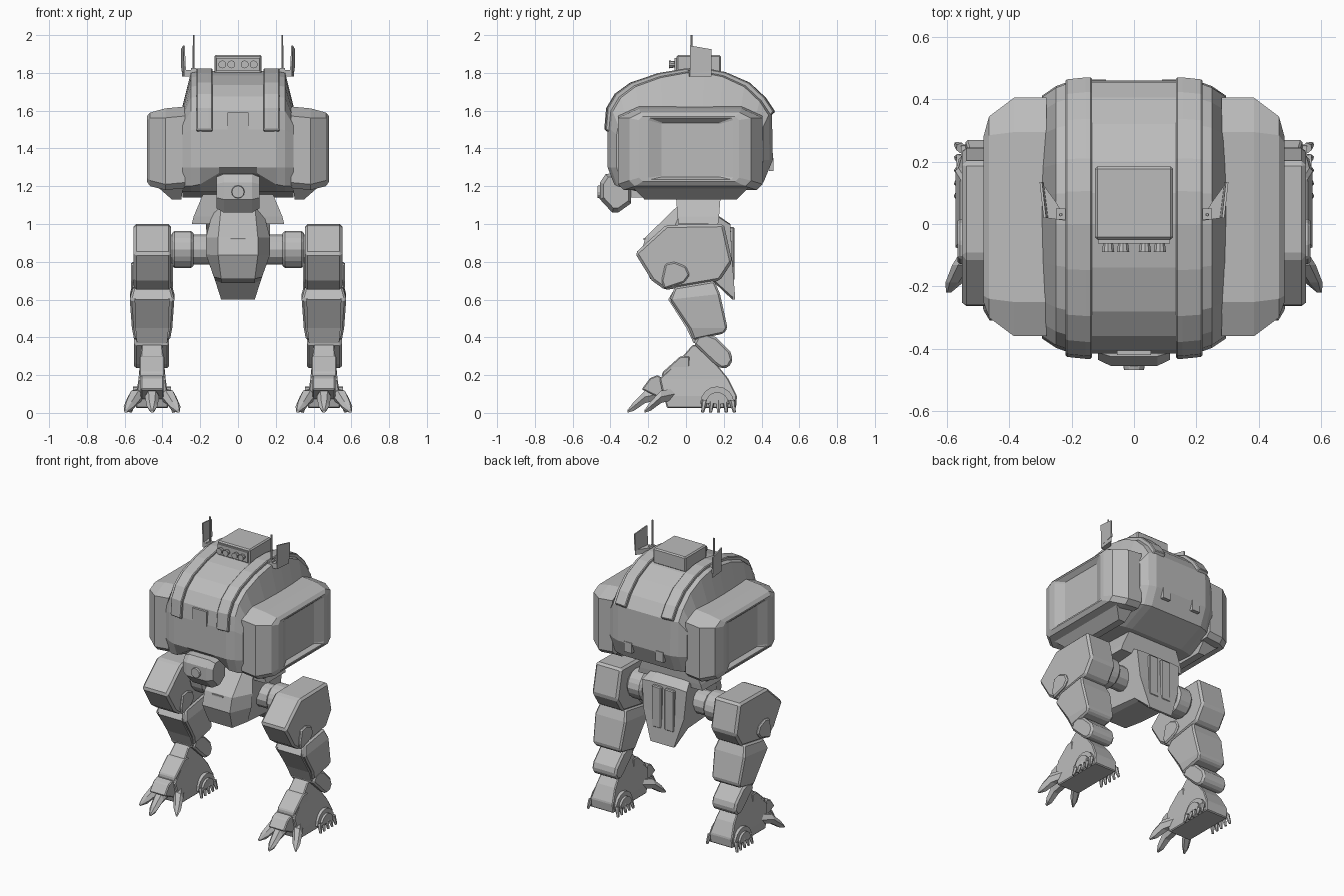
import bpy, bmesh, math
from mathutils import Matrix, Vector

grey = bpy.data.materials.new("armour grey")
grey.diffuse_color = (0.5, 0.5, 0.5, 1)


def finish(name, bm, mirror=False, bevel=0):
    bmesh.ops.recalc_face_normals(bm, faces=bm.faces[:])
    me = bpy.data.meshes.new(name)
    bm.to_mesh(me)
    bm.free()
    me.materials.append(grey)
    ob = bpy.data.objects.new(name, me)
    bpy.context.collection.objects.link(ob)
    if bevel:
        b = ob.modifiers.new("bevel", 'BEVEL')
        b.width, b.segments, b.limit_method = bevel, 1, 'ANGLE'
    if mirror:
        ob.modifiers.new("mirror", 'MIRROR')
    return ob


def loft(name, rings, mirror=False, bevel=0):
    """Skin closed rings of equal point count and cap both ends."""
    bm = bmesh.new()
    vs = [[bm.verts.new(p) for p in r] for r in rings]
    n = len(vs[0])
    for a, b in zip(vs, vs[1:]):
        for i in range(n):
            bm.faces.new((a[i], a[(i + 1) % n], b[(i + 1) % n], b[i]))
    bm.faces.new(vs[0][::-1])
    bm.faces.new(vs[-1])
    return finish(name, bm, mirror, bevel)


def prism(name, prof, x0, x1, mirror=False, bevel=0):
    """Extrude a (y, z) profile along x."""
    return loft(name, [[(x, y, z) for y, z in prof] for x in (x0, x1)], mirror, bevel)


def box(name, x0, x1, y0, y1, z0, z1, mirror=False, bevel=0):
    return prism(name, [(y0, z0), (y1, z0), (y1, z1), (y0, z1)], x0, x1, mirror, bevel)


def rod(name, a, b, r0, r1, sides=12, mirror=False, bevel=0):
    """Cylinder or cone between two points."""
    a, b = Vector(a), Vector(b)
    bm = bmesh.new()
    m = Matrix.Translation((a + b) / 2) @ (b - a).to_track_quat('Z', 'Y').to_matrix().to_4x4()
    bmesh.ops.create_cone(bm, cap_ends=True, segments=sides, radius1=r0, radius2=r1,
                          depth=(b - a).length, matrix=m)
    return finish(name, bm, mirror, bevel)


def octagon(x, y0, y1, z0, z1, c, ty, tz):
    # bottom corners cut by c, top corners by ty across and tz down
    return [(x, y0 + c, z0), (x, y1 - c, z0), (x, y1, z0 + c), (x, y1, z1 - tz),
            (x, y1 - ty, z1), (x, y0 + ty, z1), (x, y0, z1 - tz), (x, y0, z0 + c)]


def rect(cx, hx, y0, y1, z0, z1=None):
    z1 = z0 if z1 is None else z1
    return [(cx - hx, y0, z0), (cx + hx, y0, z0), (cx + hx, y1, z1), (cx - hx, y1, z1)]


# Hull: arched profile swept across, narrower at the sides
ARC = [(-.415, 1.50), (-.405, 1.60), (-.36, 1.675), (-.28, 1.735), (-.14, 1.785), (0, 1.81),
       (.10, 1.81), (.20, 1.79), (.32, 1.735), (.405, 1.655), (.455, 1.58)]
LOW = [(.46, 1.34), (.41, 1.22), (.22, 1.14), (-.25, 1.17), (-.38, 1.2), (-.415, 1.30)]


def hull_ring(x, ky, kz, floor):
    ring = []
    for y, z in ARC + LOW:
        if z > 1.45:
            z = 1.45 + (z - 1.45) * kz
        elif y < -.3:
            z = max(z, floor + (.03 if y < -.4 else 0))
        ring.append((x, .02 + (y - .02) * ky, z))
    return ring


SIDES = [(.10, 1, 1, 1.27), (.20, 1, 1, 1.21), (.25, .96, .97, 1.19), (.295, .89, .47, 1.19)]
loft("hull", [hull_ring(-x, *r) for x, *r in SIDES[::-1]] + [hull_ring(x, *r) for x, *r in SIDES])

# Raised straps over the hull
outer = [(y + (.018 if y > 0.02 else -.018) * min(1, abs(y) * 3), z + .014) for y, z in ARC]
outer[0] = (outer[0][0], ARC[0][1])
strap = outer + [(y * .93, z - .03) for y, z in ARC[::-1]]
loft("hull_strap", [[(x, .02 + (y - .02) * k, z) for y, z in strap]
                    for x, k in ((.135, 1), (.155, 1), (.22, .985))], True, .005)
box("front_hatch", -.055, .055, -.421, -.40, 1.49, 1.59)
box("rear_tab", .09, .15, .44, .464, 1.28, 1.35, True)

# Side pods with a sunken outer panel
loft("side_pod", [octagon(.28, -.36, .405, 1.19, 1.622, .03, .11, .05),
                  octagon(.385, -.36, .405, 1.18, 1.612, .03, .11, .05),
                  octagon(.465, -.30, .345, 1.20, 1.59, .03, .06, .03),
                  octagon(.483, -.25, .28, 1.225, 1.57, .02, .02, .02),
                  octagon(.483, -.20, .25, 1.235, 1.56, .01, .01, .01),
                  octagon(.455, -.13, .18, 1.25, 1.535, .005, .005, .005)], True)
loft("pod_keel", [rect(.36, .07, -.29, .34, 1.20), rect(.325, .025, -.22, .27, 1.13, 1.13)], True)

# Roof light box
box("roof_box", -.125, .125, -.05, .185, 1.79, 1.895, bevel=.008)
box("light_plate", -.115, .115, -.062, -.045, 1.81, 1.88)
for i, x in enumerate((-.083, -.035, .035, .083)):
    rod(f"roof_light_{i}", (x, -.05, 1.845), (x, -.09, 1.845), .015, .021, 10)

# Antennas and side fins
rod("antenna", (.235, .03, 1.79), (.235, .03, 2.0), .006, .005, 6, True)
box("antenna_base", .22, .25, .015, .05, 1.77, 1.825, True)
loft("side_fin", [[(.275, .02, 1.80), (.285, .02, 1.80), (.30, .135, 1.81), (.29, .135, 1.81)],
                  [(.282, .02, 1.945), (.29, .02, 1.945), (.303, .135, 1.925), (.295, .135, 1.925)]], True)
loft("fin_bracket", [[(.215, .01, z), (.285, .02, z), (.297, .135, z), (.25, .07, z)]
                     for z in (1.78, 1.815)], True)

# Chin turret
CHIN = [(-.455, 1.22), (-.425, 1.265), (-.35, 1.27), (-.29, 1.20), (-.29, 1.11),
        (-.36, 1.06), (-.39, 1.06), (-.455, 1.13)]
loft("chin_turret", [[(s * x, -.36 + (y + .36) * k, 1.18 + (z - 1.18) * k) for y, z in CHIN]
                     for s, x, k in ((-1, .115, .8), (-1, .075, 1), (1, .075, 1), (1, .115, .8))])
rod("chin_muzzle", (0, -.42, 1.17), (0, -.468, 1.17), .042, .032, 12)
box("chin_mount", -.07, .07, -.34, -.20, 1.14, 1.26)

# Waist
loft("neck", [rect(0, .245, -.04, .17, 1.0), rect(0, .235, -.045, .175, 1.04), rect(0, .18, -.055, .185, 1.17)])

# Pelvis: wedge nose in front, tapering tail plate behind
PELVIS = [(-.05, 1.09), (-.215, .93), (-.24, .835), (-.19, .71), (.15, .69), (.245, .60), (.26, .60),
          (.245, .80), (.235, 1.0), (.12, 1.08)]


def pelvis_ring(s, w):
    # narrower above the shoulders and toward the bottom
    ring = []
    for y, z in PELVIS:
        k = .76 if z > 1.05 else 1 if z > .82 else .55 + .45 * (z - .60) / .25
        if w > .12:
            y, z = (y if y > 0 else y * .4), .9 + (z - .9) * .95
        else:
            k = max(k, .85)
        ring.append((s * w * k, y, z))
    return ring


loft("pelvis", [pelvis_ring(-1, .17), pelvis_ring(-1, .105), pelvis_ring(1, .105), pelvis_ring(1, .17)])
box("pelvis_back_plate", .012, .085, .225, .256, .70, .985, True, .006)
box("pelvis_slot", -.04, .04, -.225, -.20, .915, .925)

# Hips
rod("hip_axle", (.12, .06, .865), (.37, .06, .865), .08, .08, 12, True)
rod("hip_collar", (.235, .06, .865), (.35, .06, .865), .102, .102, 12, True, .015)

# Thigh
THIGH = [(-.27, .845), (-.105, .995), (.20, 1.0), (.245, .80), (.18, .70), (-.11, .65), (-.18, .70)]
prism("thigh", THIGH, .355, .552, True, .014)
KNEE = [(-.11, .79), (-.06, .80), (0, .775), (.02, .73), (-.01, .69), (-.115, .655), (-.13, .70)]
for nm, x0, x1 in (("outer_knee_cap", .54, .566), ("inner_knee_cap", .343, .36)):
    prism(nm, KNEE, x0, x1, True, .008)

# Shin: tapered block with a front armour plate
loft("shin", [[(.36, .04, .385), (.55, .04, .385), (.55, .20, .42), (.36, .20, .42)],
              [(.348, .015, .45), (.562, .015, .45), (.562, .22, .45), (.348, .22, .45)],
              [(.337, -.085, .60), (.573, -.085, .60), (.573, .18, .63), (.337, .18, .63)],
              [(.355, -.06, .665), (.555, -.06, .665), (.555, .15, .70), (.355, .15, .70)]],
     True, .01)
loft("shin_plate", [[(.455 - w, y - d, z), (.455 + w, y - d, z), (.455 + w, y + .05, z), (.455 - w, y + .05, z)]
                    for w, y, z, d in ((.08, .045, .37, .005), (.088, .02, .45, .018),
                                       (.092, -.08, .60, .014), (.08, -.06, .65, .005))], True)
rod("knee_joint", (.385, .03, .675), (.525, .03, .675), .05, .05, 10, True)

# Ankle: rounded slab leaning backwards
ANKLE = [(.04, .365), (.06, .405), (.11, .42), (.16, .40), (.235, .325), (.248, .28),
         (.225, .24), (.185, .235), (.15, .26)]
prism("ankle", ANKLE, .365, .55, True, .012)

# Foot
CX = .455
loft("foot", [rect(CX, .085, -.10, .265, .025), rect(CX, .085, -.12, .27, .09),
              rect(CX, .072, -.14, .225, .18), rect(CX, .062, -.03, .14, .285),
              rect(CX, .055, .035, .11, .36)], True, .006)
prism("toe_block", [(-.14, .08), (-.235, .125), (-.19, .185), (-.15, .20), (-.04, .13), (-.06, .06)],
      CX - .06, CX + .06, True, .006)
prism("instep_plate", [(-.13, .18), (-.125, .215), (-.03, .30), (.02, .30), (.02, .24)],
      CX - .066, CX + .066, True, .006)

# Front claws: base, knuckle and tip rings
for nm, x0, x1, y1, ys in (("middle_claw", 0, 0, -.31, -.14), ("outer_claw", .05, .14, -.22, -.06),
                           ("inner_claw", -.05, -.14, -.22, -.06)):
    rings = []
    for t, z, r in ((0, .10, .034), (.45, .085, .038), (.8, .035, .028), (1, .008, .008)):
        x, y = CX + x0 + (x1 - x0) * t, ys + (y1 - ys) * t
        rings.append([(x + r * math.cos(k * math.pi / 3), y, max(0, z + r * math.sin(k * math.pi / 3)))
                      for k in range(6)])
    loft(nm, rings, True)


# Heel half-drums with rows of small claws
def arch(r):
    return [(.165 + r * math.cos(k * math.pi / 8), .05 + r * math.sin(k * math.pi / 8)) for k in range(9)]


for nm, s in (("outer", 1), ("inner", -1)):
    prism(nm + "_heel_drum", arch(.09), CX + s * .07, CX + s * .10, True)
    prism(nm + "_heel_hub", arch(.06), CX + s * .09, CX + s * .115, True)
    for i in range(5):
        y = .10 + .036 * i
        rod(f"{nm}_heel_claw_{i}", (CX + s * .10, y, .065), (CX + s * .115, y + (i - 2) * .006, .003),
            .017, .008, 6, True)
